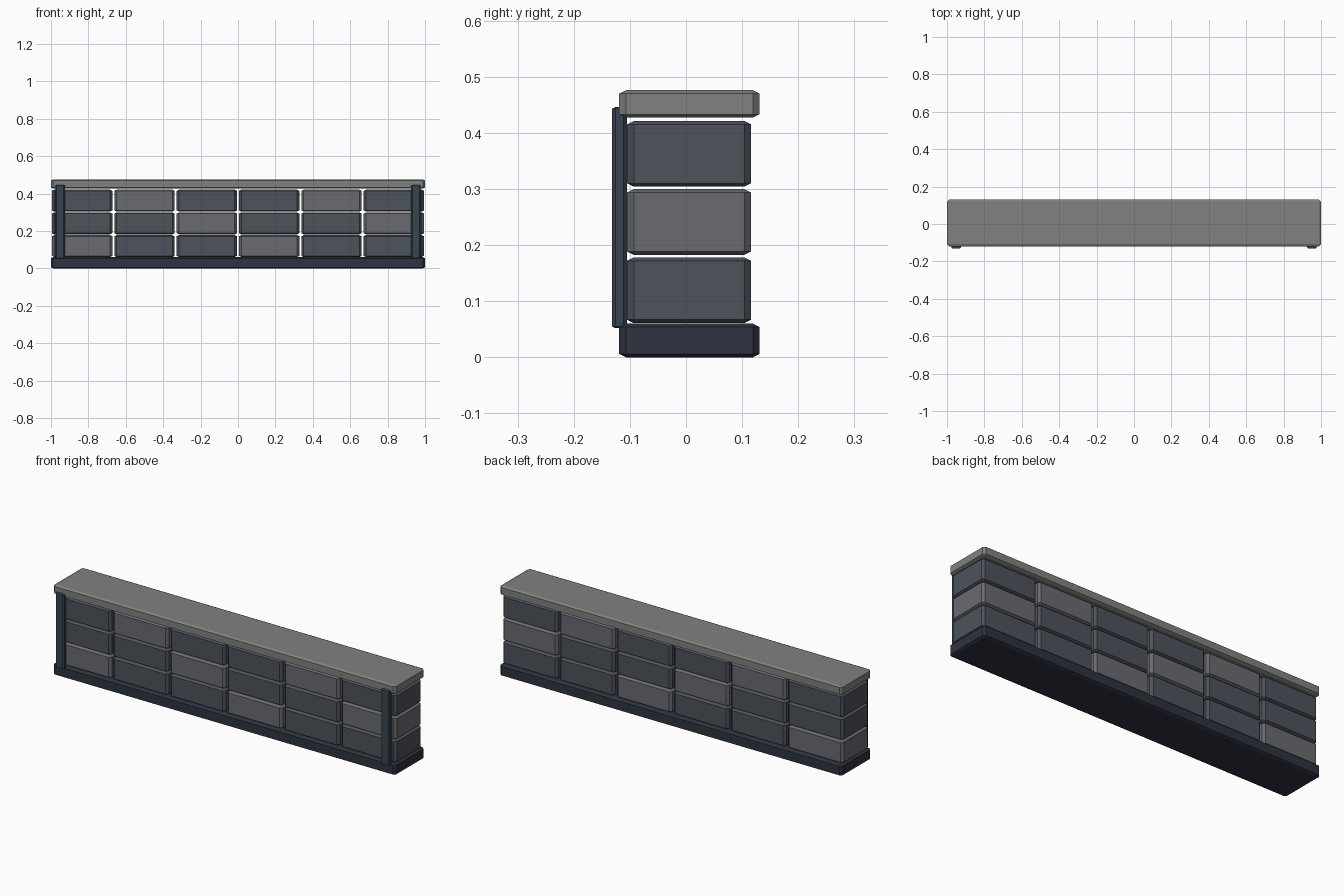
import bpy, bmesh

if "Cube" in bpy.data.objects:
    bpy.data.objects.remove(bpy.data.objects["Cube"])


def material(name, rgb):
    m = bpy.data.materials.new(name)
    m.diffuse_color = (*rgb, 1)
    m.use_nodes = True
    m.node_tree.nodes["Principled BSDF"].inputs["Base Color"].default_value = m.diffuse_color
    return m


DARK = material("dark_stone", (0.075, 0.086, 0.105))
LIGHT = material("light_stone", (0.14, 0.147, 0.165))
CAP = material("cap_stone", (0.21, 0.225, 0.21))
BASE = material("base_stone", (0.026, 0.033, 0.05))
POST = material("post_metal", (0.04, 0.058, 0.078))


def chamfer_box(name, x, y, z, mat, bevel=0.012, squash=0.5):
    """Chamfered box from (min, max) ranges; chamfer is flatter along z."""
    size = [b - a for a, b in (x, y, z)]
    bm = bmesh.new()
    bmesh.ops.create_cube(bm, size=1)
    bmesh.ops.scale(bm, vec=(size[0], size[1], size[2] / squash), verts=bm.verts)
    bmesh.ops.bevel(bm, geom=bm.edges[:], offset=bevel, segments=1,
                    affect='EDGES', profile=0.5)
    bmesh.ops.scale(bm, vec=(1, 1, squash), verts=bm.verts)
    mesh = bpy.data.meshes.new(name)
    bm.to_mesh(mesh)
    bm.free()
    mesh.materials.append(mat)
    ob = bpy.data.objects.new(name, mesh)
    ob.location = [(a + b) / 2 for a, b in (x, y, z)]
    bpy.context.collection.objects.link(ob)
    return ob


# Footing and coping slabs
chamfer_box("base_slab", (-1, 1), (-0.119, 0.131), (0, 0.06), BASE)
chamfer_box("cap_slab", (-1, 1), (-0.119, 0.131), (0.427, 0.476), CAP)

# Stacked wall blocks, every third one lighter along the diagonal
PITCH, WIDTH, COURSE, HEIGHT = 0.3333, 0.322, 0.1215, 0.117
for row in range(3):
    for col in range(6):
        cx = (col - 2.5) * PITCH
        z0 = 0.061 + row * COURSE
        chamfer_box(f"block_{row}_{col}", (cx - WIDTH / 2, cx + WIDTH / 2),
                    (-0.105, 0.116), (z0, z0 + HEIGHT),
                    LIGHT if (row + col) % 3 == 0 else DARK)

# Front posts at both ends
for side, name in ((-1, "left_post"), (1, "right_post")):
    cx = side * 0.951
    chamfer_box(name, (cx - 0.025, cx + 0.025), (-0.132, -0.105),
                (0.052, 0.446), POST, bevel=0.006)
